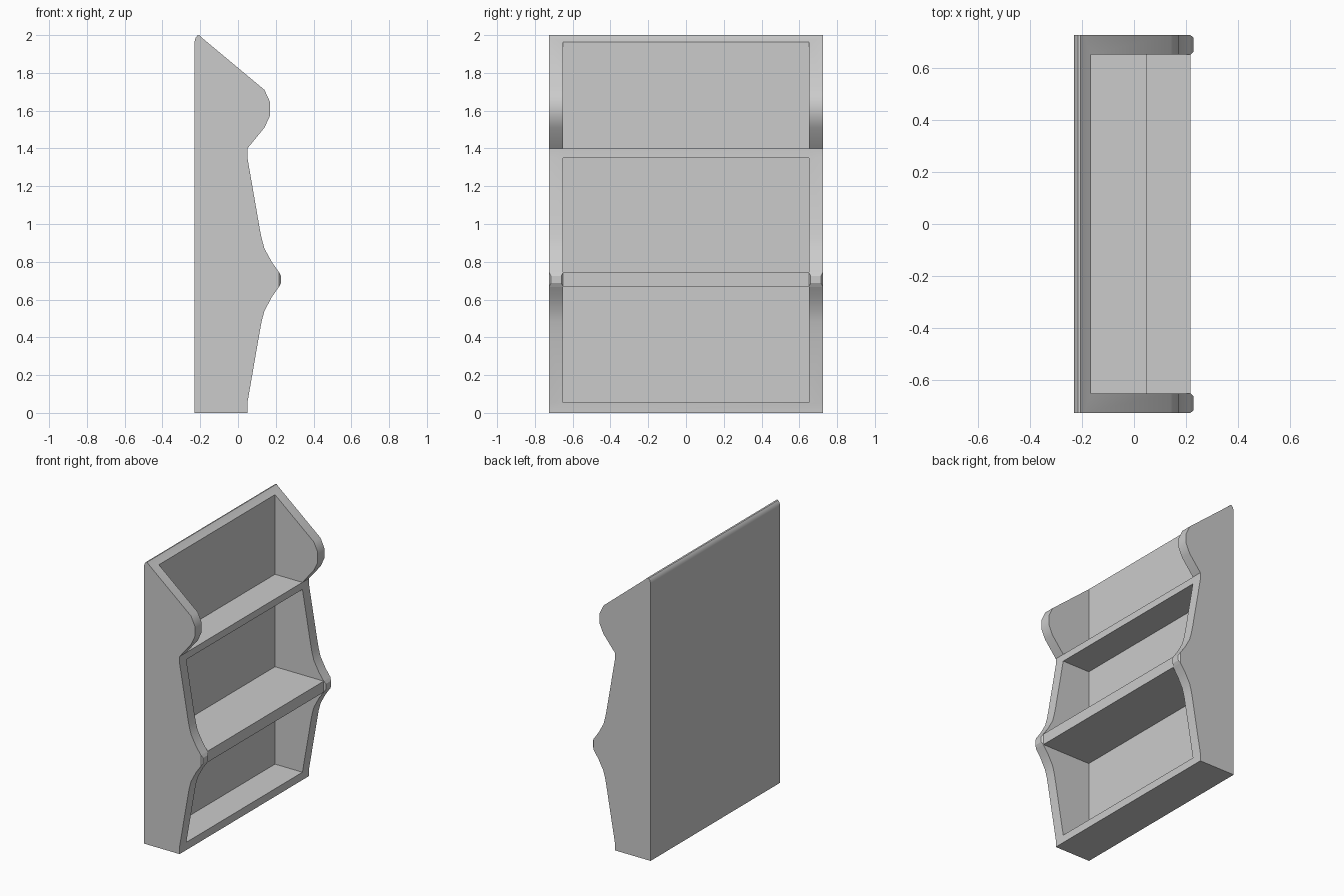
import bpy, bmesh

if "Cube" in bpy.data.objects:
    bpy.data.objects.remove(bpy.data.objects["Cube"])

HALF_W = 0.725      # half of overall width (y)
INNER = 0.65        # inside face of the side panels
BACK_IN = -0.165    # inside face of the back panel
NOSE_X = 0.217      # front of the middle shelf


def make_object(name, bm):
    bmesh.ops.recalc_face_normals(bm, faces=bm.faces[:])
    mesh = bpy.data.meshes.new(name)
    bm.to_mesh(mesh)
    bm.free()
    obj = bpy.data.objects.new(name, mesh)
    bpy.context.collection.objects.link(obj)
    return obj


def extrude_profile(name, points, y0, y1):
    bm = bmesh.new()
    face = bm.faces.new([bm.verts.new((x, y0, z)) for x, z in points])
    ext = bmesh.ops.extrude_face_region(bm, geom=[face])["geom"]
    verts = [g for g in ext if isinstance(g, bmesh.types.BMVert)]
    bmesh.ops.translate(bm, verts=verts, vec=(0, y1 - y0, 0))
    return make_object(name, bm)


def activate(obj):
    bpy.ops.object.select_all(action='DESELECT')
    obj.select_set(True)
    bpy.context.view_layer.objects.active = obj


# Shelf body: the side silhouette across the full width
outline = [
    (-0.23, 0), (0.05, 0), (0.05, 0.055), (0.115, 0.43), (0.125, 0.485),
    (0.14, 0.54), (0.18, 0.615), (NOSE_X, 0.667), (NOSE_X, 0.745),
    (0.18, 0.797), (0.14, 0.87), (0.125, 0.925), (0.115, 0.975),
    (0.05, 1.35), (0.05, 1.40), (0.14, 1.51), (0.17, 1.575), (0.17, 1.645),
    (0.14, 1.71), (-0.19, 1.985), (-0.205, 2.0), (-0.215, 1.998),
    (-0.225, 1.985), (-0.23, 1.965),
]
body = extrude_profile("shelf_body", outline, -HALF_W, HALF_W)

# Hollow out the three bays, leaving shelves, sides and back
for z0, z1 in [(0.055, 0.667), (0.745, 1.35), (1.40, 2.2)]:
    box = [(BACK_IN, z0), (0.5, z0), (0.5, z1), (BACK_IN, z1)]
    cutter = extrude_profile("bay_cutter", box, -INNER, INNER)
    cutter.hide_render = True
    activate(body)
    mod = body.modifiers.new("bay", 'BOOLEAN')
    mod.operation = 'DIFFERENCE'
    mod.solver = 'EXACT'
    mod.object = cutter
    bpy.ops.object.modifier_apply(modifier=mod.name)
    bpy.data.objects.remove(cutter, do_unlink=True)
activate(body)
bpy.ops.object.shade_smooth_by_angle(angle=0.52)

# Chamfered tips on the side panels at the middle shelf
bm = bmesh.new()
for side in (-1, 1):
    rings = []
    for x, inset, z0, z1 in [(NOSE_X, 0, 0.667, 0.745),
                             (0.228, 0.01, 0.687, 0.725)]:
        ya, yb = side * (INNER + inset), side * (HALF_W - inset)
        rings.append([bm.verts.new((x, y, z)) for y, z in
                      [(ya, z0), (yb, z0), (yb, z1), (ya, z1)]])
    base, tip = rings
    bm.faces.new(tip)
    for i in range(4):
        j = (i + 1) % 4
        bm.faces.new((base[i], base[j], tip[j], tip[i]))
    bm.faces.new(base[::-1])
make_object("side_tips", bm)
